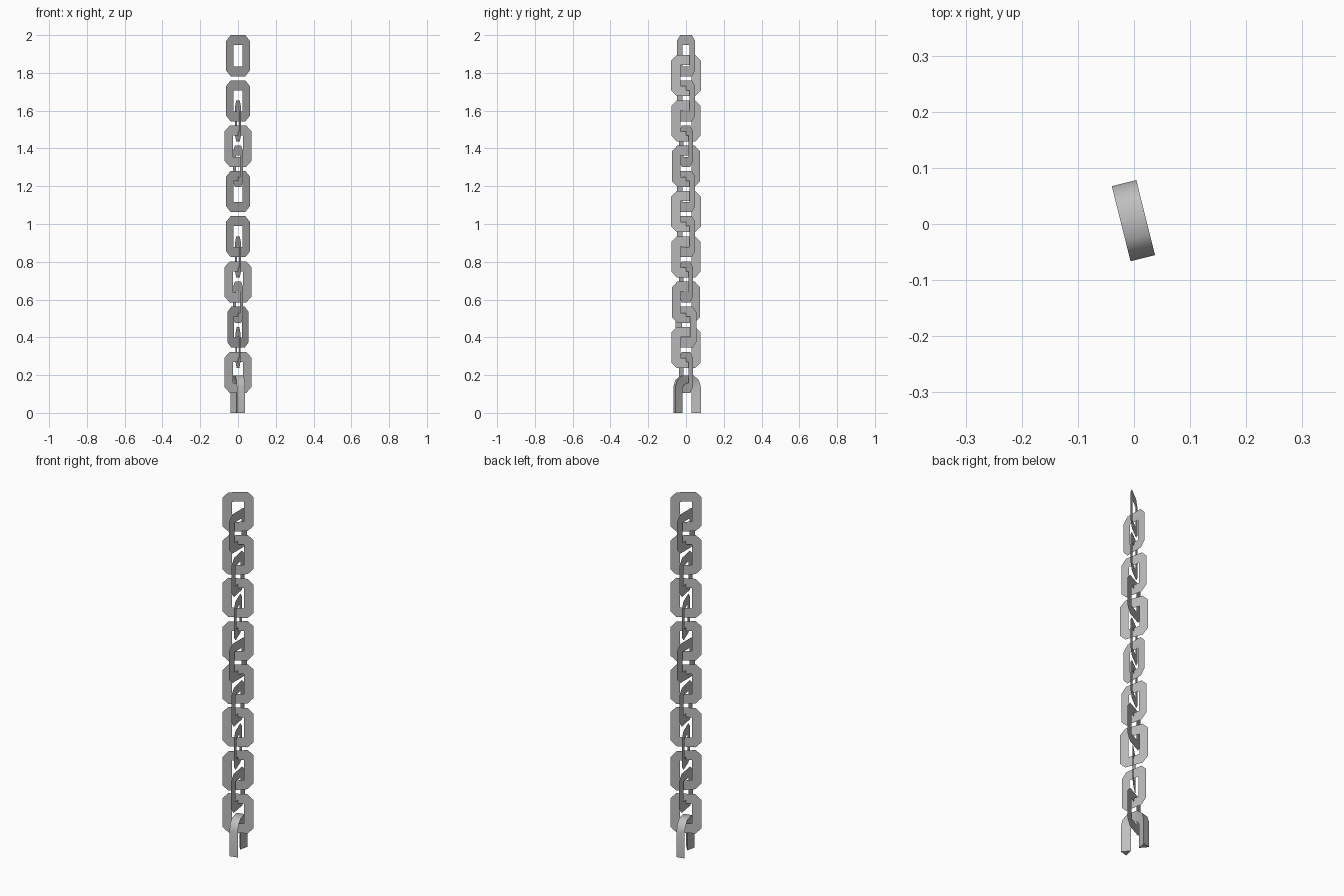
import bpy
import bmesh
from math import radians

cube = bpy.data.objects.get("Cube")
if cube:
    bpy.data.objects.remove(cube, do_unlink=True)

# One plain metal colour
steel = bpy.data.materials.new("grey_steel")
steel.use_nodes = True
COLOUR = (0.52, 0.52, 0.52, 1)
steel.diffuse_color = COLOUR
steel.node_tree.nodes["Principled BSDF"].inputs["Base Color"].default_value = COLOUR


def make_object(name, bm, location, angle):
    mesh = bpy.data.meshes.new(name)
    bm.to_mesh(mesh)
    bm.free()
    mesh.materials.append(steel)
    obj = bpy.data.objects.new(name, mesh)
    obj.location = location
    obj.rotation_euler.z = radians(angle)
    bpy.context.collection.objects.link(obj)
    return obj


def flat_link(name, top, angle):
    """Flat ring: chamfered rectangle outside, plain rectangle hole."""
    half_w, half_h, cut = 0.079, 0.109, 0.03
    hole_w, hole_h = 0.03, 0.056
    bm = bmesh.new()
    outer, inner = [], []
    for sx, sz in ((1, 1), (-1, 1), (-1, -1), (1, -1)):
        side = bm.verts.new((sx * half_w, 0, sz * (half_h - cut)))
        end = bm.verts.new((sx * (half_w - cut), 0, sz * half_h))
        outer += [side, end] if sx * sz > 0 else [end, side]
        inner.append(bm.verts.new((sx * hole_w, 0, sz * hole_h)))
    for i in range(8):
        a, b = outer[i], outer[(i + 1) % 8]
        corner = inner[i // 2]
        if i % 2 == 0:
            bm.faces.new((a, b, corner))
        else:
            bm.faces.new((a, b, inner[(i // 2 + 1) % 4], corner))
    return make_object(name, bm, (0, 0, top - half_h), angle)


def shackle(name, location, angle):
    """Open bow with a three-sided section: flat outside, ridge inside."""
    half_strip = 0.0225
    right = [((0.069, 0), (0.025, 0)),
             ((0.069, 0.14), (0.025, 0.125)),
             ((0.058, 0.175), (0.02, 0.143)),
             ((0.03, 0.198), (0.01, 0.152))]
    left = [((-o[0], o[1]), (-i[0], i[1])) for o, i in reversed(right)]
    bm = bmesh.new()
    rings = []
    for (ox, oz), (ix, iz) in right + left:
        rings.append([bm.verts.new(p) for p in (
            (ox, -half_strip, oz), (ox, half_strip, oz), (ix, 0, iz))])
    for r, s in zip(rings, rings[1:]):
        for k in range(3):
            n = (k + 1) % 3
            bm.faces.new((r[k], r[n], s[n], s[k]))
    bm.faces.new(rings[0])
    bm.faces.new(rings[-1])
    bmesh.ops.recalc_face_normals(bm, faces=bm.faces)
    return make_object(name, bm, location, angle)


# Broad-facing links, each with a slight twist of its own
PITCH = 0.2395
for n, angle in enumerate((38, 38, 27, 38, 38, 27, 44, 27)):
    flat_link(f"front_link_{n + 1}", 2.0 - n * PITCH, angle)

# Links threaded crosswise between them
for n, twist in enumerate((0, 11, 20, 0, 11, 20, 9)):
    flat_link(f"cross_link_{n + 1}", 1.895 - n * 0.24, twist - 90)

# Open bow at the lower end
bow = shackle("bottom_shackle", (-0.001, 0.006, 0), 14 - 90)
bpy.ops.object.select_all(action='DESELECT')
bow.select_set(True)
bpy.context.view_layer.objects.active = bow
bpy.ops.object.shade_smooth_by_angle(angle=radians(50))
